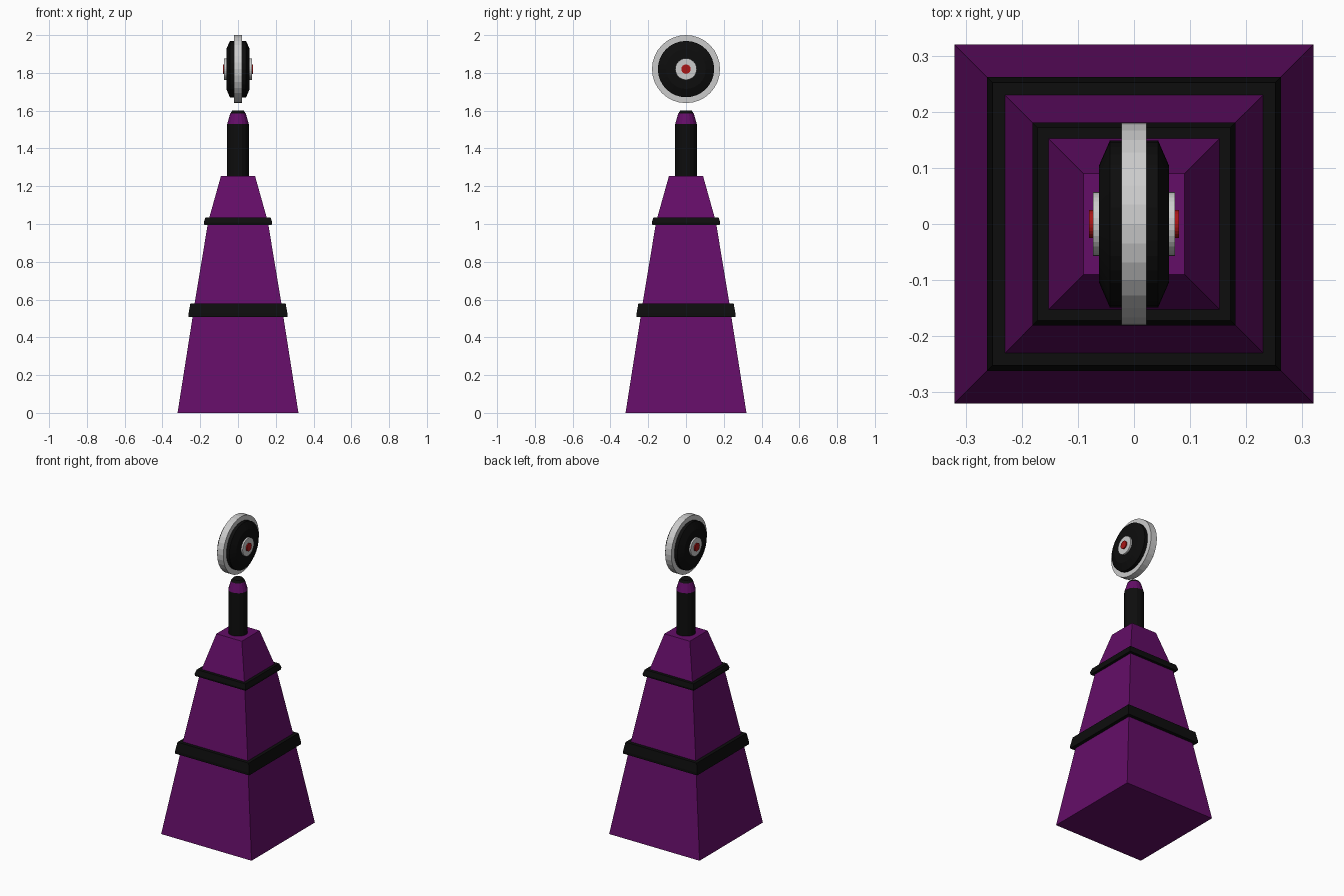
import bpy, bmesh
from math import pi, cos, sin, sqrt
from mathutils import Matrix

if "Cube" in bpy.data.objects:
    bpy.data.objects.remove(bpy.data.objects["Cube"])


def material(name, rgb):
    m = bpy.data.materials.new(name)
    m.diffuse_color = (*rgb, 1)
    m.use_nodes = True
    m.node_tree.nodes["Principled BSDF"].inputs["Base Color"].default_value = m.diffuse_color
    return m


PURPLE = material("purple", (0.125, 0.004, 0.135))
BLACK = material("black", (0.004, 0.004, 0.004))
RED = material("red", (0.4, 0.008, 0.008))
DISC_Z = 1.82
TO_X = Matrix.Translation((0, 0, DISC_Z)) @ Matrix.Rotation(pi / 2, 4, 'Y')


def turned(name, profile, sides, mat=None, closed=False, matrix=Matrix()):
    """Sweep (radius, height) points around an axis; four sides take half-widths."""
    bm = bmesh.new()
    k, start = (sqrt(2), pi / 4) if sides == 4 else (1, 0)
    rings = [[bm.verts.new((r * k * cos(start + 2 * pi * i / sides),
                            r * k * sin(start + 2 * pi * i / sides), h))
              for i in range(sides)] for r, h in profile]
    pairs = list(zip(rings, rings[1:]))
    if closed:
        pairs.append((rings[-1], rings[0]))
    else:
        bm.faces.new(rings[0])
        bm.faces.new(rings[-1])
    for a, b in pairs:
        for i in range(sides):
            j = (i + 1) % sides
            bm.faces.new((a[i], a[j], b[j], b[i]))
    bm.transform(matrix)
    bmesh.ops.recalc_face_normals(bm, faces=bm.faces)
    mesh = bpy.data.meshes.new(name)
    bm.to_mesh(mesh)
    bm.free()
    ob = bpy.data.objects.new(name, mesh)
    bpy.context.collection.objects.link(ob)
    if mat:
        mesh.materials.append(mat)
    return ob


# Tapered square tower
turned("tower", [(0.32, 0), (0.24, 0.51), (0.233, 0.56), (0.16, 1.0),
                 (0.153, 1.03), (0.09, 1.255)], 4, PURPLE)

# Square bands around the tower
turned("lower_band", [(0.238, 0.508), (0.262, 0.508), (0.262, 0.525),
                      (0.252, 0.58), (0.23, 0.58)], 4, BLACK, closed=True)
turned("upper_band", [(0.158, 0.995), (0.178, 0.995), (0.181, 1.008),
                      (0.172, 1.035), (0.152, 1.035)], 4, BLACK, closed=True)

# Post with tapered collar and tip
turned("post", [(0.057, 1.255), (0.057, 1.53)], 16, BLACK)
turned("collar", [(0.057, 1.53), (0.041, 1.585)], 16, PURPLE)
turned("tip", [(0.041, 1.585), (0.031, 1.6)], 16, BLACK)

# Floating disc: rim, chamfered body, then hub and lens on both sides
turned("disc_rim", [(0.14, -0.022), (0.18, -0.022), (0.18, 0.022), (0.14, 0.022)],
       32, closed=True, matrix=TO_X)
turned("disc_body", [(0.105, -0.062), (0.149, -0.043), (0.149, 0.043), (0.105, 0.062)],
       32, BLACK, matrix=TO_X)
turned("hub", [(0.057, -0.073), (0.057, 0.073)], 32, matrix=TO_X)
turned("lens", [(0.025, -0.08), (0.025, 0.08)], 24, RED, matrix=TO_X)
